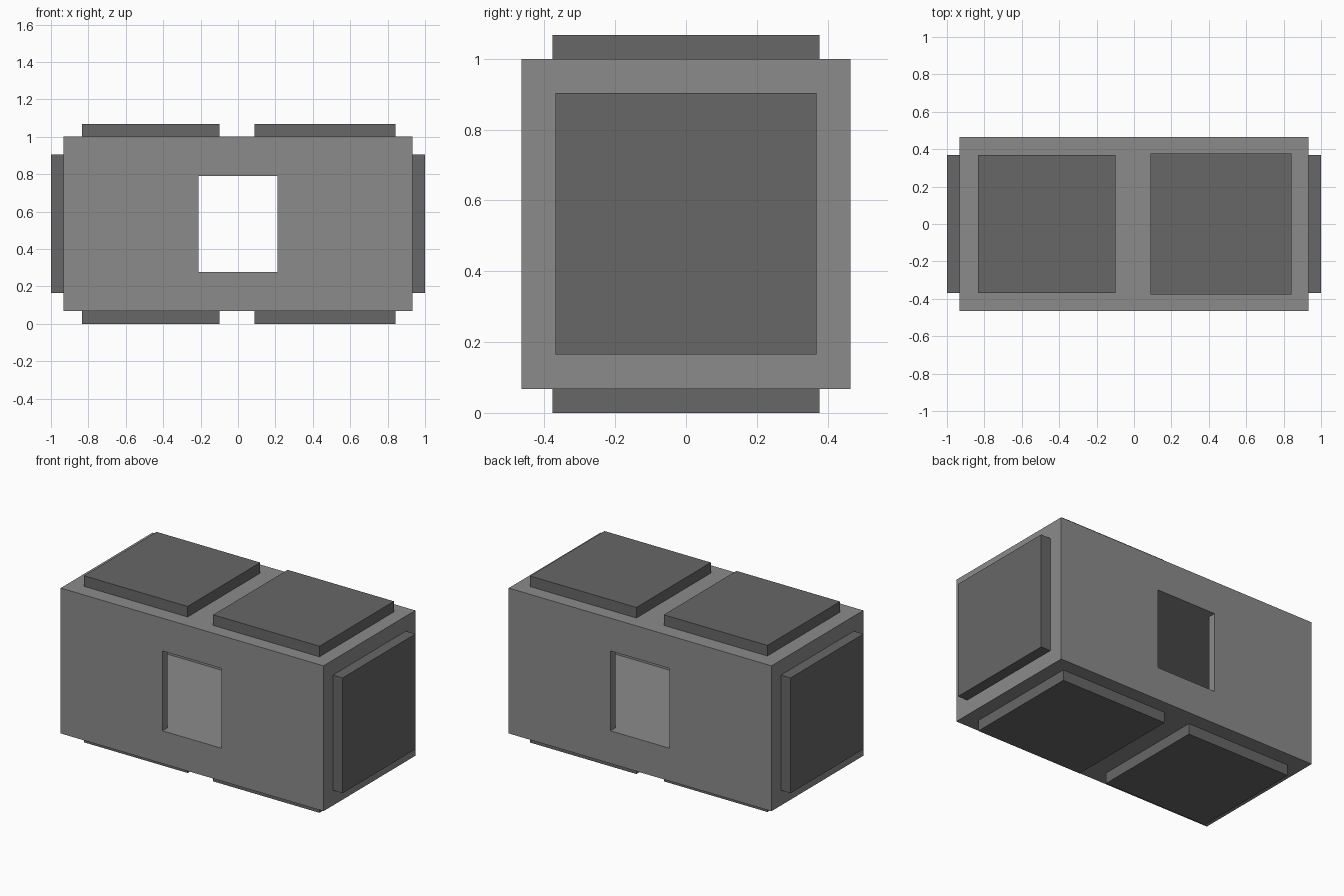
import bpy, bmesh

if "Cube" in bpy.data.objects:
    bpy.data.objects.remove(bpy.data.objects["Cube"])


def grey(name, value):
    mat = bpy.data.materials.new(name)
    mat.diffuse_color = (value, value, value, 1)
    mat.use_nodes = True
    mat.node_tree.nodes["Principled BSDF"].inputs["Base Color"].default_value = mat.diffuse_color
    return mat


BODY = grey("mid_grey", 0.26)
PANEL = grey("dark_grey", 0.136)


def prism(name, outline, z0, z1, mat):
    """Extrude an xy outline from z0 to z1."""
    bm = bmesh.new()
    face = bm.faces.new([bm.verts.new((x, y, z0)) for x, y in outline])
    top = bmesh.ops.extrude_face_region(bm, geom=[face])["geom"]
    for v in top:
        if isinstance(v, bmesh.types.BMVert):
            v.co.z = z1
    bmesh.ops.recalc_face_normals(bm, faces=bm.faces[:])
    mesh = bpy.data.meshes.new(name)
    bm.to_mesh(mesh)
    bm.free()
    mesh.materials.append(mat)
    obj = bpy.data.objects.new(name, mesh)
    bpy.context.collection.objects.link(obj)
    return obj


def box(name, x0, x1, y0, y1, z0, z1, mat):
    return prism(name, [(x0, y0), (x1, y0), (x1, y1), (x0, y1)], z0, z1, mat)


# Main block
body = box("body", -0.932, 0.932, -0.465, 0.465, 0.068, 1.0, BODY)

# Inner chamber opening through front and back windows (cross-shaped plan)
W, CX, CY, OUT = 0.21, 0.88, 0.415, 0.6
cross = [(-W, -OUT), (W, -OUT), (W, -CY), (CX, -CY), (CX, CY), (W, CY),
         (W, OUT), (-W, OUT), (-W, CY), (-CX, CY), (-CX, -CY), (-W, -CY)]
cutter = prism("chamber_cutter", cross, 0.278, 0.79, BODY)
cutter.hide_render = True
cutter.hide_set(True)
mod = body.modifiers.new("chamber", "BOOLEAN")
mod.operation = "DIFFERENCE"
mod.solver = "EXACT"
mod.object = cutter

# Raised panels on top and bottom
for level, z0, z1 in (("top", 1.0, 1.068), ("bottom", 0.0, 0.068)):
    box(level + "_panel_left", -0.835, -0.10, -0.368, 0.368, z0, z1, PANEL)
    box(level + "_panel_right", 0.088, 0.842, -0.377, 0.377, z0, z1, PANEL)

# Raised panels on both ends
for side, x0, x1 in (("left", -1.0, -0.932), ("right", 0.932, 1.0)):
    box("end_panel_" + side, x0, x1, -0.369, 0.369, 0.165, 0.904, PANEL)
